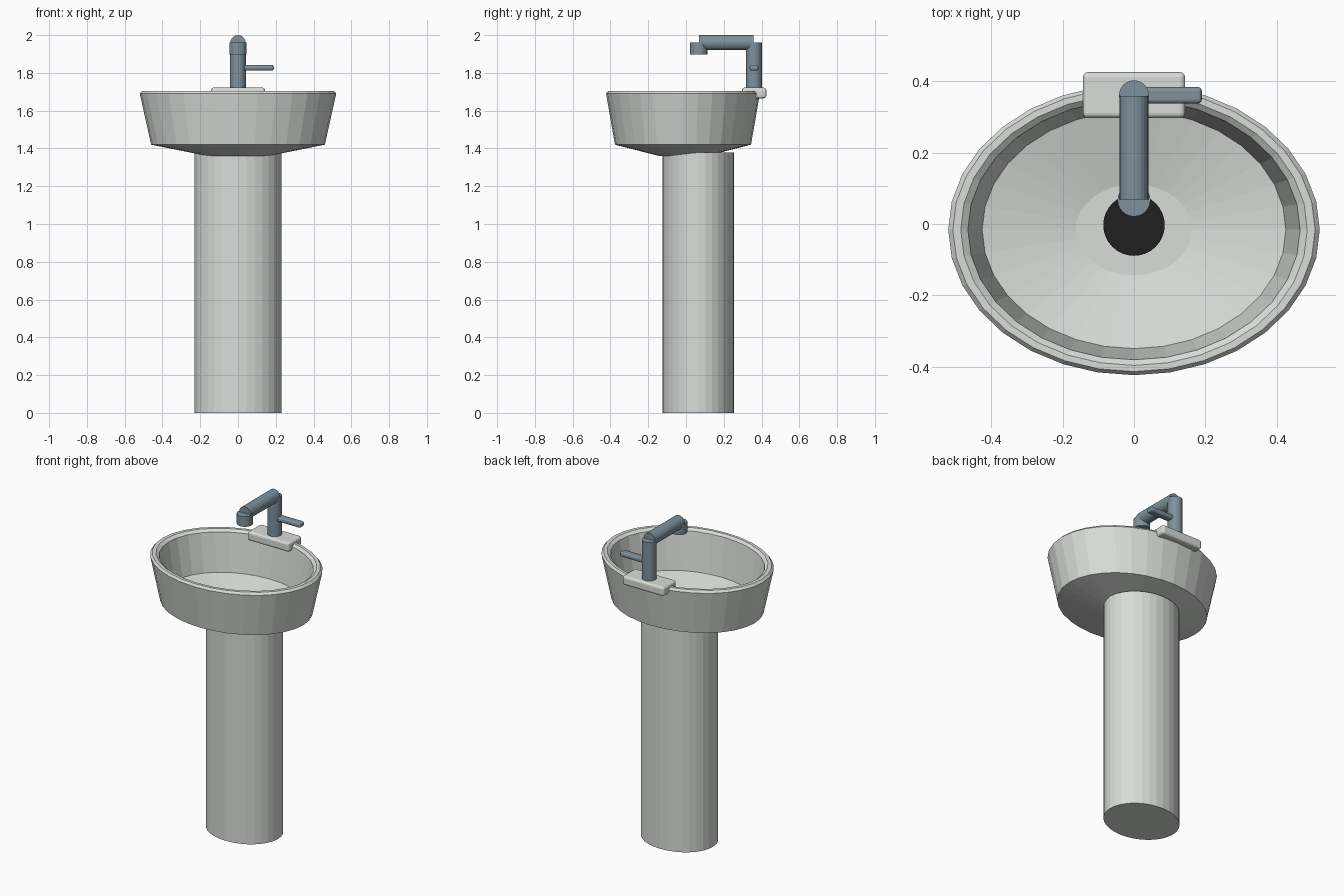
import bpy, bmesh, math
from mathutils import Matrix

if "Cube" in bpy.data.objects:
    bpy.data.objects.remove(bpy.data.objects["Cube"])


def material(name, rgb):
    m = bpy.data.materials.new(name)
    m.diffuse_color = (*rgb, 1)
    m.use_nodes = True
    m.node_tree.nodes["Principled BSDF"].inputs["Base Color"].default_value = m.diffuse_color
    return m


ceramic = material("ceramic", (0.69, 0.72, 0.69))
steel = material("blue grey steel", (0.21, 0.285, 0.335))
black = material("drain black", (0.014, 0.014, 0.014))


def finish(name, bm, mat):
    bmesh.ops.recalc_face_normals(bm, faces=bm.faces)
    me = bpy.data.meshes.new(name)
    bm.to_mesh(me)
    bm.free()
    ob = bpy.data.objects.new(name, me)
    ob.data.materials.append(mat)
    bpy.context.collection.objects.link(ob)
    return ob


def lathe(name, profile, ratio, cy, mat, n=32):
    """Elliptical lathe: profile of (x radius, z), capped at both ends."""
    bm = bmesh.new()
    rings = []
    for r, z in profile:
        rings.append([bm.verts.new((r * math.cos(2 * math.pi * i / n),
                                    cy + r * ratio * math.sin(2 * math.pi * i / n), z))
                      for i in range(n)])
    for a, b in zip(rings, rings[1:]):
        for i in range(n):
            j = (i + 1) % n
            bm.faces.new((a[i], a[j], b[j], b[i]))
    bm.faces.new(rings[0])
    bm.faces.new(rings[-1])
    return finish(name, bm, mat)


def box(name, x, y, z, bevel, mat):
    bm = bmesh.new()
    size = [b - a for a, b in (x, y, z)]
    mid = [(a + b) / 2 for a, b in (x, y, z)]
    bmesh.ops.create_cube(bm, size=1, matrix=Matrix.Translation(mid) @ Matrix.Diagonal((*size, 1)))
    bmesh.ops.bevel(bm, geom=bm.edges[:], offset=bevel, segments=3, profile=0.5, affect='EDGES')
    return finish(name, bm, mat)


# Pedestal column
lathe("pedestal", [(0.23, 0), (0.23, 1.378)], 0.19 / 0.23, 0.065, ceramic)

# Oval basin: underside, outer wall, rim, inner wall, sloping floor
lathe("basin", [(0.16, 1.36), (0.46, 1.42), (0.52, 1.69), (0.507, 1.704), (0.485, 1.704),
                (0.465, 1.69), (0.425, 1.455), (0.163, 1.40)], 0.783, -0.016, ceramic)

# Drain disc
lathe("drain", [(0.086, 1.398), (0.086, 1.406)], 1, -0.003, black)

# Tap mounting plate on the back rim
box("tap_plate", (-0.143, 0.143), (0.296, 0.425), (1.665, 1.722), 0.014, ceramic)

# Tap: upright, horizontal spout, nozzle and side lever
lathe("tap_column", [(0.042, 1.715), (0.042, 1.96)], 1, 0.36, steel, 24)
bm = bmesh.new()
bmesh.ops.create_cone(bm, cap_ends=True, segments=24, radius1=0.04, radius2=0.04, depth=0.29,
                      matrix=Matrix.Translation((0, 0.213, 1.96)) @ Matrix.Rotation(math.pi / 2, 4, 'X'))
finish("tap_spout", bm, steel)
lathe("tap_nozzle", [(0.046, 1.897), (0.046, 1.96)], 1, 0.067, steel, 24)
box("tap_lever", (0.0, 0.19), (0.337, 0.383), (1.812, 1.842), 0.011, steel)
